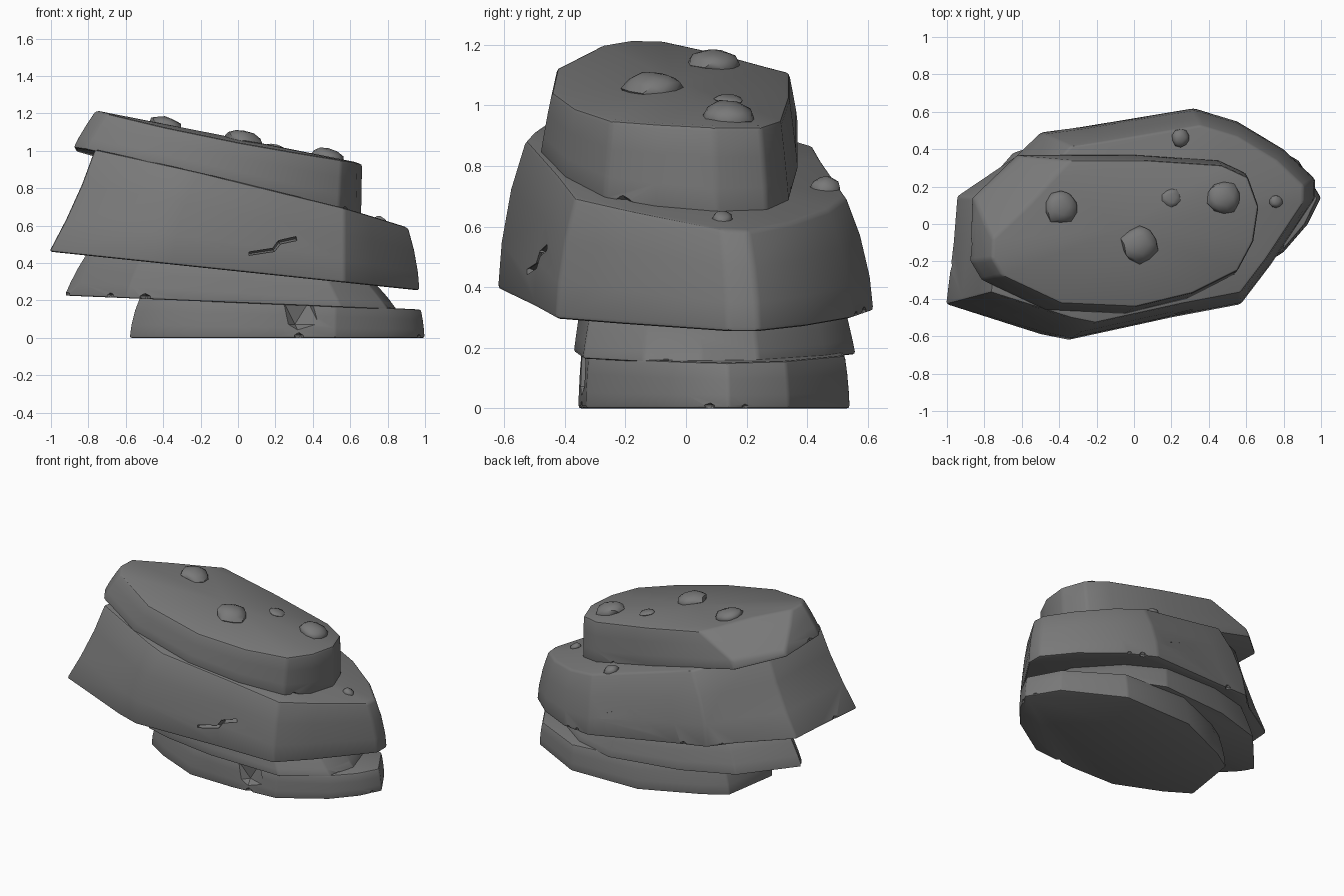
import bpy, bmesh, math, random
from mathutils import Vector, Matrix

random.seed(4)
cube = bpy.data.objects.get("Cube")
if cube:
    bpy.data.objects.remove(cube, do_unlink=True)

# Single stone colour
stone = bpy.data.materials.new("grey_stone")
stone.use_nodes = True
stone.diffuse_color = (.19, .19, .19, 1)
shader = next(n for n in stone.node_tree.nodes if n.type == 'BSDF_PRINCIPLED')
shader.inputs["Base Color"].default_value = (.19, .19, .19, 1)
shader.inputs["Roughness"].default_value = .9


def make_object(name, bm):
    bmesh.ops.recalc_face_normals(bm, faces=bm.faces)
    mesh = bpy.data.meshes.new(name)
    bm.to_mesh(mesh)
    bm.free()
    mesh.materials.append(stone)
    obj = bpy.data.objects.new(name, mesh)
    bpy.context.collection.objects.link(obj)
    return obj


def activate(obj):
    bpy.ops.object.select_all(action='DESELECT')
    obj.select_set(True)
    bpy.context.view_layer.objects.active = obj


def smooth(obj, degrees=32):
    activate(obj)
    bpy.ops.object.shade_smooth_by_angle(angle=math.radians(degrees))


def bed_height(bed, x, y):
    return bed[0] + bed[1] * x + bed[2] * y - bed[3] * y * y


def slab(name, outline, low, high, taper, bulge, flare=None, width=.015, chop=None):
    """Loft an outline between two tilted beds; taper = x scale, x shift, y scale.
    chop = three points of a plane that shears off one corner."""
    bm = bmesh.new()
    rings = []
    for height in (0, .3, .65, 1):
        ring = []
        for x, y in outline:
            curve = bulge if flare is None or x > flare else 1.3
            pull = height * (1 - (1 - height) * (1 - curve))
            px = x + (x * taper[0] + taper[1] - x) * pull
            py = y + (y * taper[2] - y) * pull
            bottom, top = bed_height(low, px, py), bed_height(high, px, py)
            ring.append(bm.verts.new((px, py, bottom + (top - bottom) * height)))
        rings.append(ring)
    count = len(outline)
    for lower, upper in zip(rings, rings[1:]):
        for i in range(count):
            j = (i + 1) % count
            bm.faces.new((lower[i], lower[j], upper[j], upper[i]))
    bm.faces.new(rings[0][::-1])
    lid = bm.faces.new(rings[-1])
    for v in bmesh.ops.poke(bm, faces=[lid])["verts"]:
        v.co.z = bed_height(high, v.co.x, v.co.y)
    if chop:
        a, b, c = map(Vector, chop)
        normal = (b - a).cross(c - a)
        if normal.z < 0:
            normal.negate()
        sheared = bmesh.ops.bisect_plane(bm, geom=bm.verts[:] + bm.edges[:] + bm.faces[:],
                                         plane_co=a, plane_no=normal, clear_outer=True)
        rim = [e for e in sheared["geom_cut"] if isinstance(e, bmesh.types.BMEdge)]
        bmesh.ops.contextual_create(bm, geom=rim)
    obj = make_object(name, bm)
    bevel = obj.modifiers.new("worn_edges", 'BEVEL')
    bevel.width = width
    bevel.segments = 2
    bevel.limit_method = 'ANGLE'
    bevel.angle_limit = math.radians(24)
    activate(obj)
    bpy.ops.object.modifier_apply(modifier=bevel.name)
    return obj


def cut(obj, bm):
    cutter = make_object("cutter", bm)
    cutter.hide_render = True
    boolean = obj.modifiers.new("cut", 'BOOLEAN')
    boolean.operation = 'DIFFERENCE'
    boolean.solver = 'EXACT'
    boolean.object = cutter
    activate(obj)
    bpy.ops.object.modifier_apply(modifier=boolean.name)
    bpy.data.objects.remove(cutter, do_unlink=True)


def chip(obj, point, radius):
    bm = bmesh.new()
    bmesh.ops.create_icosphere(bm, subdivisions=1, radius=radius)
    bmesh.ops.translate(bm, verts=bm.verts, vec=point)
    cut(obj, bm)


def chip_edge(obj, outline, bed, amount):
    """Knock small chips out along the lower edge."""
    for _ in range(amount):
        i = random.randrange(len(outline))
        a, b = Vector(outline[i]), Vector(outline[(i + 1) % len(outline)])
        p = a.lerp(b, random.uniform(.2, .8)) * 1.01
        chip(obj, (p.x, p.y, bed_height(bed, p.x, p.y)), random.uniform(.02, .035))


def crack(obj, path, width):
    """Cut a thin V-shaped groove along a path of surface points."""
    for a, b in zip(path, path[1:]):
        a, b = Vector(a), Vector(b)
        along = (b - a).normalized()
        across = along.cross(Vector((0, 1, 0))).normalized()
        depth = along.cross(across)
        bm = bmesh.new()
        bmesh.ops.create_cube(bm, size=1)
        bmesh.ops.rotate(bm, verts=bm.verts, matrix=Matrix.Rotation(math.pi / 4, 3, 'X'))
        frame = Matrix((along, across, depth)).transposed()
        size = Matrix.Diagonal(((b - a).length * 1.05, width, width * 2.5))
        for v in bm.verts:
            v.co = frame @ (size @ v.co) + (a + b) / 2
        cut(obj, bm)


def pebble(name, x, y, radius, height, bed):
    """Faceted lump half sunk into a sloping surface."""
    bm = bmesh.new()
    bmesh.ops.create_icosphere(bm, subdivisions=2, radius=1)
    for v in bm.verts:
        v.co *= random.uniform(.9, 1.07)
        px, py = x + v.co.x * radius, y + v.co.y * radius
        v.co = (px, py, bed_height(bed, px, py) + v.co.z * height)
    smooth(make_object(name, bm), 40)


# Slab outlines, anticlockwise from the left front
base_line = [(-.58, -.12), (-.42, -.22), (-.12, -.35), (.2, -.355), (.52, -.33),
             (.8, -.15), (.93, 0), (1, .14), (.88, .34), (.5, .54), (0, .53), (-.38, .36),
             (-.52, .27)]
layer_line = [(-.87, -.02), (-.6, -.27), (-.3, -.34), (.05, -.37), (.55, -.34), (.8, -.14),
              (.85, .05), (.79, .24), (.5, .46), (.2, .56), (-.3, .5), (-.65, .38), (-.93, .06)]
body_line = [(-1.01, -.43), (-.5, -.59), (-.35, -.62), (.2, -.5), (.57, -.43), (.73, -.22),
             (.97, .14), (.97, .24), (.8, .4), (.55, .55), (.32, .62), (-.28, .52),
             (-.5, .49), (-.64, .36), (-.95, .15), (-.97, -.1)]
cap_line = [(-.82, -.3), (-.48, -.46), (-.05, -.48), (.28, -.4), (.54, -.27), (.63, -.1),
            (.66, .1), (.6, .27), (.45, .34), (0, .37), (-.63, .37), (-.87, .14), (-.88, -.2)]

# Tilted beds: height, slope in x, slope in y, crown
ground = (0, 0, 0, 0)
base_top = (.2, -.05, 0, 0)
layer_low, layer_top = (.187, -.042, 0, 0), (.365, -.11, 0, 0)
body_low, body_top = (.355, -.105, 0, 0), (.81, -.235, -.05, 0)
cap_low, cap_top = (.8, -.235, -.05, 0), (1.065, -.2, -.02, .15)

base = slab("base_slab", base_line, ground, base_top, (.95, .03, .97), .3, width=.01)
layer = slab("thin_layer", layer_line, layer_low, layer_top, (.87, 0, .93), .8, width=.01)
body = slab("main_slab", body_line, body_low, body_top, (.846, .088, .85), .2, flare=-.6)
cap = slab("cap_slab", cap_line, cap_low, cap_top, (.925, .055, .92), .8,
           chop=[(-.75, -.07, 1.21), (-.33, .33, 1.12), (-.76, .25, 1)])

# Cracks, a hollow in the base front, and worn chips
crack(body, [(.06, -.515, .45), (.19, -.485, .47), (.22, -.475, .51), (.31, -.455, .53)], .018)
crack(body, [(-.1, .55, .45), (.05, .57, .54), (.22, .61, .47)], .035)
chip(base, (.34, -.41, .13), .13)
for part, line, bed, amount in ((base, base_line, ground, 3), (layer, layer_line, layer_low, 5),
                                (body, body_line, body_low, 5), (cap, cap_line, cap_low, 4)):
    chip_edge(part, line, bed, amount)
    smooth(part)

# Lumps on the upper surfaces
for i, (x, y, radius, height) in enumerate([(.03, -.11, .1, .05), (-.39, .09, .09, .045),
                                            (.48, .14, .09, .05), (.2, .14, .05, .015)]):
    pebble(f"cap_lump_{i}", x, y, radius, height, cap_top)
for i, (x, y, radius, height) in enumerate([(.25, .46, .05, .035), (.76, .12, .035, .025)]):
    pebble(f"ledge_lump_{i}", x, y, radius, height, body_top)
